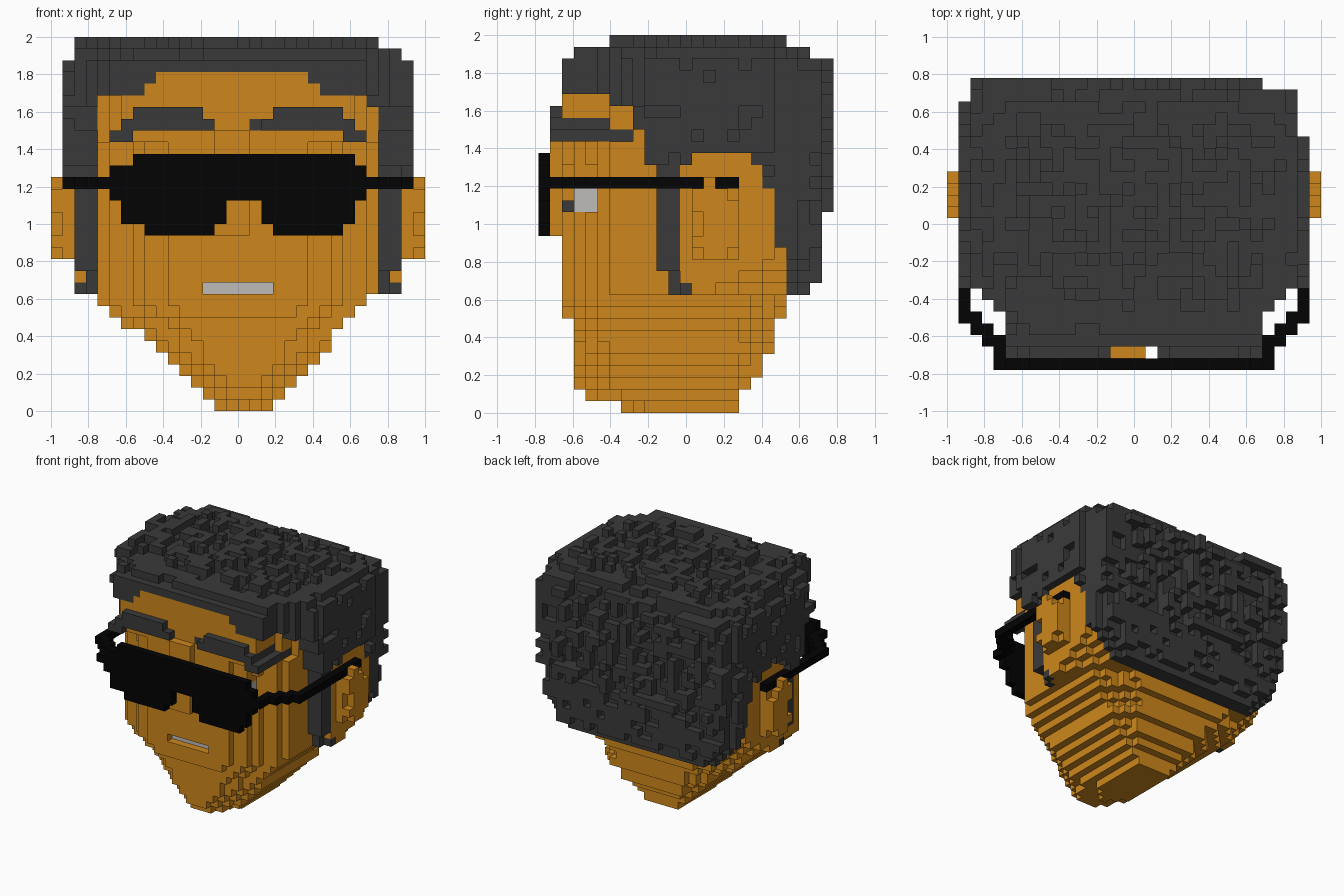
import bpy, bmesh
from mathutils import Vector, noise

if "Cube" in bpy.data.objects:
    bpy.data.objects.remove(bpy.data.objects["Cube"])

STEP = 1 / 16
cells = {}                      # (i, j, k) grid cell -> part name


def material(name, rgb):
    m = bpy.data.materials.new(name)
    m.use_nodes = True
    m.diffuse_color = (*rgb, 1)
    m.node_tree.nodes["Principled BSDF"].inputs["Base Color"].default_value = (*rgb, 1)
    return m


def box(part, i, j, k, mirror=False):
    """Fill an inclusive block of cells, optionally on both sides; None carves."""
    for a in range(i[0], i[1] + 1):
        for b in range(j[0], j[1] + 1):
            for c in range(k[0], k[1] + 1):
                for x in (a, 31 - a) if mirror else (a,):
                    if part:
                        cells[x, b, c] = part
                    else:
                        cells.pop((x, b, c), None)


def tuft(a, b, c, level):
    """Patchy noise that decides where a raised lock of hair sits."""
    return noise.noise(Vector((a, b, c)) * 0.55 + Vector((3.3, 7.1, 1.7))) > level


# Face: stacked layers, tapering to the chin, with rounded cheeks and jaw corners
jaw = [(14, 18), (13, 19), (12, 20), (11, 21), (10, 22),
       (9, 23), (8, 23), (6, 24), (5, 25), (4, 26)]
jaw_front = [7, 4, 3, 3, 3, 3, 3, 3]
jaw_back = [16, 16, 17, 18, 18, 19, 19, 19]
for k in range(27):
    front = jaw_front[k] if k < 8 else 2
    back = jaw_back[k] if k < 8 else 20
    level = min(k, 9)
    for j in range(front, back + 1):
        if k >= 23:                                   # squarer forehead
            lo = 6 if j <= 5 else 5 if j <= 7 else 4
            hi = 31 - lo
        else:
            edge = round(16 - 0.65 * level - (j - front) * (0.8 + 0.1 * level))
            row = jaw[k] if k < 10 else (4, 27)
            lo, hi = max(edge, row[0]), min(32 - edge if k < 8 else 31 - edge, row[1])
            if k < 10:
                trim = max(0, j - back + 3) * level // 6
                lo, hi = lo + trim, hi - trim
            elif j >= 12 and k < 22:                  # sides, drawn in under the ears
                lo = 2 + max(0, (j + 7 - 2 * k) // 2, j - 19)
                hi = 31 - lo
        if lo <= hi:
            box("face", (lo, hi), (j, j), (k, k))


# Hair: cap, side hair following the hairline, and back of the head
def hairline(j):
    for last, low in ((5, 27), (7, 26), (8, 24), (9, 21), (11, 12),
                      (12, 21), (17, 22), (18, 21), (19, 19)):
        if j <= last:
            return low
    return 14


def cap_edge(j):
    return 5 if j < 5 else 9 - j if j < 7 else 2


def back_edge(j, k):
    corner = 1 if j >= 22 and k < 18 else 0
    return 2 + corner + max(0, 13 - k) + (max(0, k - 28) if j >= 22 else 0)


for j in range(2, 21):
    edge = cap_edge(j)
    box("hair", (edge, 31 - edge), (j, j), (27, 29))
    if j >= 6:
        box("hair", (edge, 3), (j, j), (hairline(j), 29), True)
for j in (21, 22):
    for k in range(10, 30):
        edge = back_edge(j, k)
        box("hair", (edge, 31 - edge), (j, j), (k, k))
box("hair", (27, 27), (6, 8), (26, 26))
box("hair", (3, 3), (11, 11), (10, 11), True)
box("hair", (2, 2), (12, 12), (10, 10), True)

# Hair: raised patches on the sides, back and crown
for j in range(7, 23):
    for k in range(max(hairline(j), 20 if j < 20 else 16), 30):
        for i in (1, 30):
            if (i == 1 or j < 20) and tuft(i, j, k, -0.25):
                cells[i, j, k] = "hair"
for k in range(11, 30):
    edge = back_edge(23, k)
    for i in range(edge, 32 - edge):
        if tuft(i, 23, k, -0.2):
            cells[i, 23, k] = "hair"
            if k >= 17 and i < 27 and tuft(i * 1.5, 40, k * 1.5, 0):
                cells[i, 24, k] = "hair"
for j in range(3, 23):
    edge = cap_edge(j) + max(0, j - 19)
    inset = edge + max(0, 9 - j, j - 17)
    for i in range(edge, 32 - edge):
        if tuft(i, j, 30, -0.3):
            cells[i, j, 30] = "hair"
            if inset <= i <= min(27, 31 - inset) and 6 <= j <= 20:
                if tuft(i * 1.3, j * 1.3, 60, -0.02):
                    cells[i, j, 31] = "hair"

# Forehead below the fringe
box("face", (9, 21), (2, 3), (28, 28))
box("face", (8, 22), (2, 3), (27, 27))

# Nose
box("nose", (14, 16), (1, 1), (15, 23))

# Ears, with a hollow at the front
box("ears", (1, 1), (13, 16), (13, 19), True)
for k, first, last in ((13, 14, 15), (14, 13, 16), (15, 14, 16), (16, 14, 16),
                       (17, 13, 16), (18, 13, 15), (19, 14, 14)):
    box("ears", (0, 0), (first, last), (k, k), True)

# Eyebrows, wrapping back around the temples
box("eyebrows", (7, 12), (1, 1), (25, 25), True)
box("eyebrows", (6, 13), (1, 1), (24, 24), True)
box("eyebrows", (6, 6), (1, 5), (24, 24), True)
box("eyebrows", (5, 6), (1, 7), (23, 23), True)
box("eyebrows", (17, 17), (2, 2), (24, 24))

# Eyes in open sockets
box(None, (5, 12), (2, 2), (17, 20), True)
box(None, (5, 7), (3, 4), (17, 20), True)
box("eyes", (8, 12), (3, 4), (17, 19), True)
box("pupils", (9, 10), (2, 2), (17, 17), True)

# Mouth set back behind the lips
box(None, (13, 18), (2, 2), (10, 10))
box("mouth", (13, 18), (3, 3), (10, 10))

# Sunglasses: lenses, then the bent arms
for k, first, last in ((21, 7, 25), (20, 5, 26), (19, 4, 27), (18, 5, 26),
                       (17, 6, 14), (17, 18, 25), (16, 6, 14), (16, 18, 25),
                       (15, 8, 13), (15, 19, 24)):
    box("sunglasses", (first, last), (0, 0), (k, k))
for first, last, j in ((4, 4, 1), (3, 4, 2), (2, 3, 3), (1, 2, 4)):
    box("sunglasses", (first, last), (j, j), (19, 19), True)
box("sunglasses", (1, 1), (5, 16), (19, 19), True)

# Build one mesh per part from the exposed cell sides
skin = material("skin", (0.62, 0.245, 0.012))
dark = material("charcoal hair", (0.042, 0.042, 0.042))
black = material("black plastic", (0.001, 0.001, 0.001))
grey = material("light grey", (0.52, 0.495, 0.5))
paint = {"face": skin, "nose": skin, "ears": skin, "hair": dark, "eyebrows": dark,
         "pupils": dark, "sunglasses": black, "eyes": grey, "mouth": grey}


def build(part, mat):
    bm = bmesh.new()
    corners = {}

    def corner(p):
        key = tuple(p)
        if key not in corners:
            corners[key] = bm.verts.new((p[0] * STEP - 1, p[1] * STEP - 0.78125, p[2] * STEP))
        return corners[key]

    for cell in [c for c, name in cells.items() if name == part]:
        for axis in range(3):
            for side in (0, 1):
                near = list(cell)
                near[axis] += 2 * side - 1
                if tuple(near) in cells:
                    continue
                u, v = (axis + 1) % 3, (axis + 2) % 3
                loop = []
                for du, dv in ((0, 0), (1, 0), (1, 1), (0, 1)):
                    p = list(cell)
                    p[axis] += side
                    p[u] += du
                    p[v] += dv
                    loop.append(corner(p))
                bm.faces.new(loop if side else loop[::-1])
    mesh = bpy.data.meshes.new(part)
    bm.to_mesh(mesh)
    bm.free()
    mesh.materials.append(mat)
    bpy.context.collection.objects.link(bpy.data.objects.new(part, mesh))


for part, mat in paint.items():
    build(part, mat)
